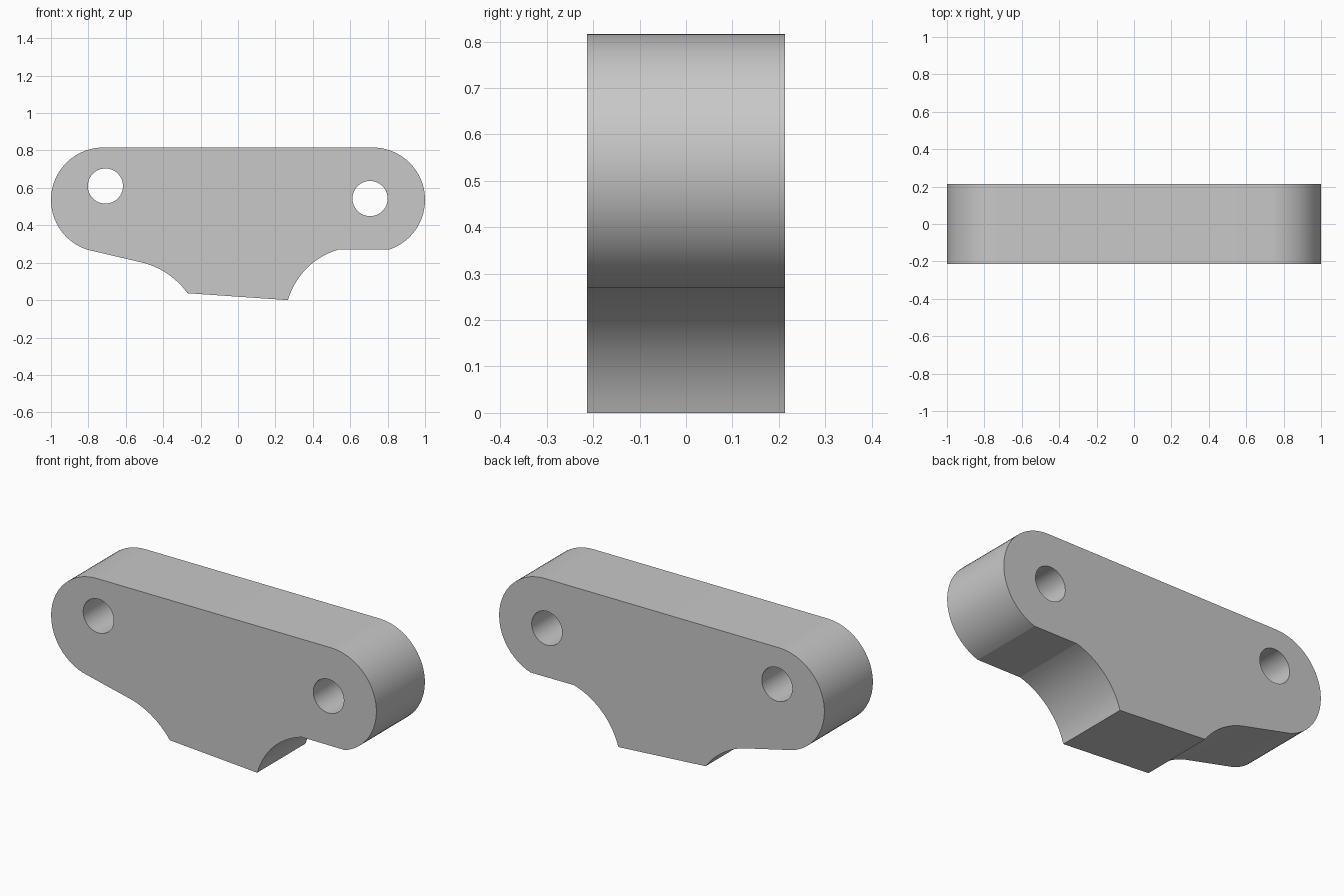
import bpy
import bmesh
from math import sin, cos, tan, atan2, radians, pi
from mathutils import Vector

default = bpy.data.objects.get("Cube")
if default:
    bpy.data.objects.remove(default)

DEPTH = 0.426
LOBE_R, LOBE_X, LOBE_Z = 0.28, 0.72, 0.536

steel = bpy.data.materials.new("light_grey")
steel.use_nodes = True
grey = (0.58, 0.58, 0.58, 1)
steel.diffuse_color = grey
steel.node_tree.nodes["Principled BSDF"].inputs["Base Color"].default_value = grey


def lobe(side, steps=32):
    """Rounded end from the top edge down to the underside."""
    sweep = radians(162)
    return [Vector((side * (LOBE_X + LOBE_R * sin(a)), LOBE_Z + LOBE_R * cos(a)))
            for a in (sweep * i / steps for i in range(steps + 1))]


def scoop(start, end, turn, steps=14):
    """Arc between two points, turning through the given signed angle."""
    start, end = Vector(start), Vector(end)
    chord = end - start
    centre = (start + end) / 2 + Vector((-chord.y, chord.x)) / (2 * tan(turn / 2))
    arm = start - centre
    first = atan2(arm.y, arm.x)
    return [centre + arm.length * Vector((cos(first + turn * i / steps),
                                          sin(first + turn * i / steps)))
            for i in range(steps + 1)]


# Side profile, clockwise from the top of the left lobe
profile = lobe(1)
profile += scoop((0.54, 0.271), (0.267, 0.0), radians(58))
profile += scoop((-0.27, 0.037), (-0.50, 0.198), radians(38))
profile += reversed(lobe(-1))

# Solid plate extruded through its thickness
bm = bmesh.new()
face = bm.faces.new([bm.verts.new((p.x, -DEPTH / 2, p.y)) for p in profile])
grown = bmesh.ops.extrude_face_region(bm, geom=[face])
bmesh.ops.translate(bm, vec=(0, DEPTH, 0),
                    verts=[g for g in grown["geom"] if isinstance(g, bmesh.types.BMVert)])
bmesh.ops.recalc_face_normals(bm, faces=bm.faces)
mesh = bpy.data.meshes.new("bracket_plate")
bm.to_mesh(mesh)
bm.free()
mesh.materials.append(steel)
plate = bpy.data.objects.new("bracket_plate", mesh)
bpy.context.collection.objects.link(plate)

# Bolt holes through the plate
for name, x, z in (("right_hole", -0.709, 0.61), ("left_hole", 0.706, 0.543)):
    bpy.ops.mesh.primitive_cylinder_add(vertices=48, radius=0.094, depth=1,
                                        location=(x, 0, z), rotation=(pi / 2, 0, 0))
    cutter = bpy.context.object
    cutter.name = name + "_cutter"
    cutter.hide_render = True
    cutter.data.materials.append(steel)
    cut = plate.modifiers.new(name, "BOOLEAN")
    cut.operation = "DIFFERENCE"
    cut.solver = "EXACT"
    cut.object = cutter
    bpy.ops.object.select_all(action="DESELECT")
    plate.select_set(True)
    bpy.context.view_layer.objects.active = plate
    bpy.ops.object.modifier_apply(modifier=name)
    bpy.data.objects.remove(cutter)

bpy.ops.object.shade_smooth_by_angle(angle=radians(12))
